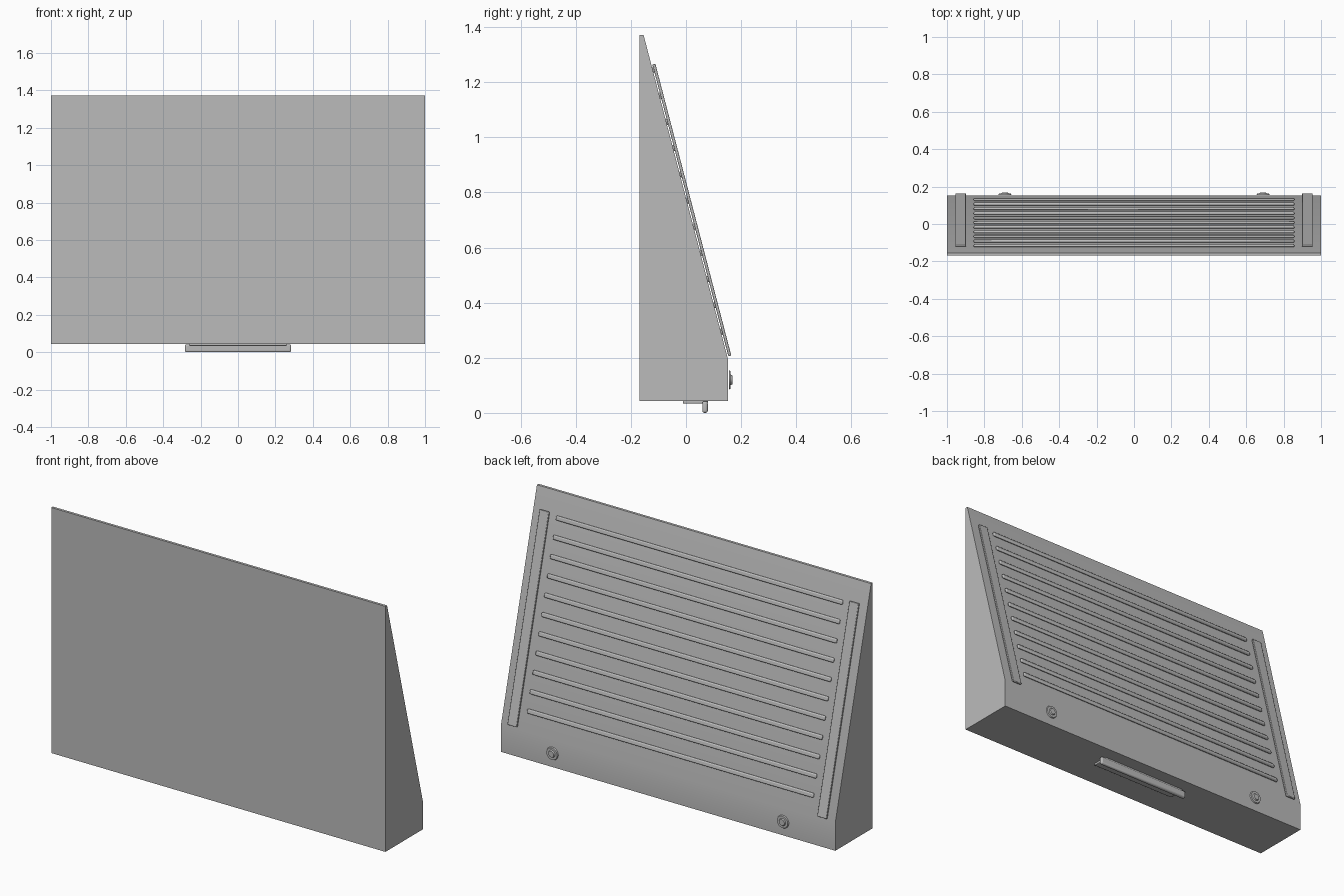
import bpy, bmesh, math
from mathutils import Matrix, Vector

cube = bpy.data.objects.get("Cube")
if cube:
    bpy.data.objects.remove(cube, do_unlink=True)

grey = bpy.data.materials.new("plain grey")
grey.use_nodes = True
colour = (0.5, 0.5, 0.5, 1)
grey.diffuse_color = colour
grey.node_tree.nodes["Principled BSDF"].inputs["Base Color"].default_value = colour

# Sloped rear face: from its lower edge to its upper edge
LOW, HIGH = Vector((0, 0.152, 0.196)), Vector((0, -0.154, 1.372))
TILT = math.atan2(LOW.y - HIGH.y, HIGH.z - LOW.z)


def finish(name, bm, matrix=Matrix(), bevel=0, segments=2):
    bmesh.ops.recalc_face_normals(bm, faces=bm.faces)
    mesh = bpy.data.meshes.new(name)
    bm.to_mesh(mesh)
    bm.free()
    obj = bpy.data.objects.new(name, mesh)
    bpy.context.collection.objects.link(obj)
    obj.matrix_world = matrix
    mesh.materials.append(grey)
    if bevel:
        mod = obj.modifiers.new("rounded edges", "BEVEL")
        mod.width, mod.segments = bevel, segments
    bpy.ops.object.select_all(action="DESELECT")
    obj.select_set(True)
    bpy.context.view_layer.objects.active = obj
    bpy.ops.object.shade_smooth_by_angle()
    return obj


def box(name, size, matrix, bevel=0, segments=2):
    bm = bmesh.new()
    bmesh.ops.create_cube(bm, size=1, matrix=Matrix.Diagonal((*size, 1)))
    return finish(name, bm, matrix, bevel, segments)


def on_slope(x, z, lift):
    # Frame lying on the sloped face at height z, raised along its normal
    point = LOW.lerp(HIGH, (z - LOW.z) / (HIGH.z - LOW.z)) + Vector((x, 0, 0))
    turn = Matrix.Rotation(TILT, 4, "X")
    return Matrix.Translation(point + turn @ Vector((0, lift, 0))) @ turn


def disc(name, x, y, radius, top_radius, depth, sides=32):
    bm = bmesh.new()
    bmesh.ops.create_cone(bm, cap_ends=True, segments=sides,
                          radius1=radius, radius2=top_radius, depth=depth)
    place = Matrix.Translation((x, y, 0.12)) @ Matrix.Rotation(-math.pi / 2, 4, "X")
    return finish(name, bm, place)


# Wedge body: side profile extruded across the width
bm = bmesh.new()
profile = [(-0.168, 0.044), (0.152, 0.044), LOW.yz, HIGH.yz, (-0.168, 1.372)]
side = bm.faces.new([bm.verts.new((-1, y, z)) for y, z in profile])
extruded = bmesh.ops.extrude_face_region(bm, geom=[side])["geom"]
bmesh.ops.translate(bm, vec=(2, 0, 0),
                    verts=[v for v in extruded if isinstance(v, bmesh.types.BMVert)])
finish("wedge_body", bm)

# Horizontal slats up the slope
SLATS = 11
for i in range(SLATS):
    z = 0.295 + 0.095 * i
    box(f"slat_{i + 1}", (1.715, 0.014, 0.024), on_slope(0, z, 0.006), 0.006)

for name, s in (("left", 1), ("right", -1)):
    # Upright rail beside the slats
    box(f"{name}_rail", (0.056, 0.011, 1.095), on_slope(s * 0.927, 0.734, 0.0095), 0.003)
    # Bolt with washer and domed head
    disc(f"{name}_bolt_washer", s * 0.69, 0.159, 0.035, 0.032, 0.006)
    disc(f"{name}_bolt_head", s * 0.69, 0.164, 0.021, 0.016, 0.008)

# Pull handle under the base
box("handle_plate", (0.52, 0.09, 0.012), Matrix.Translation((0, 0.034, 0.04)), 0.003)
box("handle_grip", (0.568, 0.02, 0.042), Matrix.Translation((0, 0.069, 0.021)), 0.008, 3)
